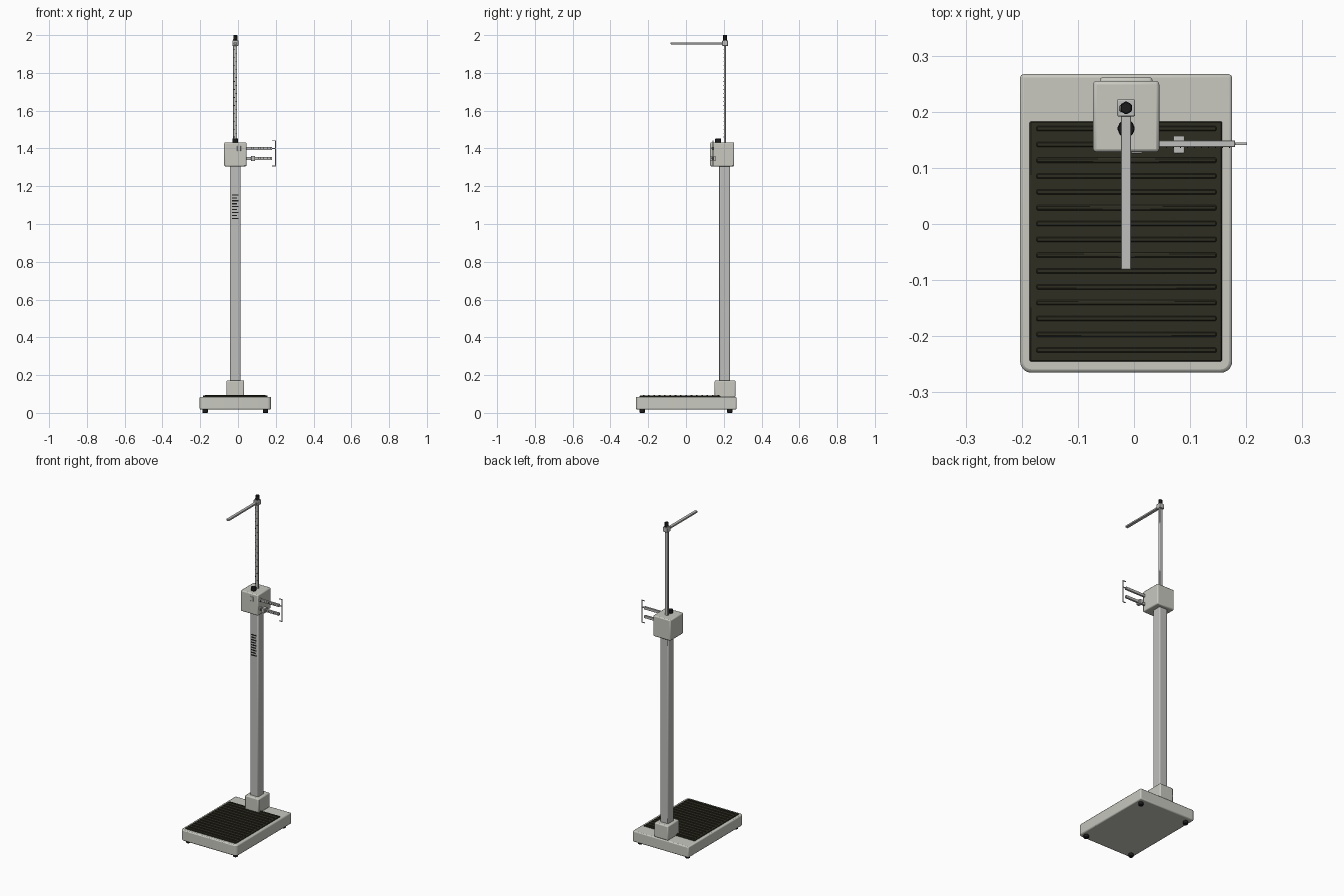
import bpy, bmesh, math

cube = bpy.data.objects.get("Cube")
if cube:
    bpy.data.objects.remove(cube, do_unlink=True)


def material(name, r, g, b):
    m = bpy.data.materials.new(name)
    m.use_nodes = True
    m.diffuse_color = (r, g, b, 1)
    m.node_tree.nodes["Principled BSDF"].inputs["Base Color"].default_value = (r, g, b, 1)
    return m


ENAMEL = material("warm grey enamel", 0.58, 0.58, 0.53)
STEEL = material("brushed steel", 0.52, 0.52, 0.51)
RUBBER = material("olive black rubber", 0.028, 0.027, 0.016)
BLACK = material("black plastic", 0.012, 0.012, 0.012)

CX, POST_Y = -0.014, 0.205      # centre line of base and post


def finish(name, bm, mat, bevel=0, segments=2):
    mesh = bpy.data.meshes.new(name)
    bm.to_mesh(mesh)
    bm.free()
    mesh.materials.append(mat)
    ob = bpy.data.objects.new(name, mesh)
    bpy.context.collection.objects.link(ob)
    if bevel:
        mod = ob.modifiers.new("Bevel", "BEVEL")
        mod.width, mod.segments = bevel, segments
        mod.limit_method, mod.angle_limit = "ANGLE", math.radians(40)
    bpy.ops.object.select_all(action="DESELECT")
    ob.select_set(True)
    bpy.context.view_layer.objects.active = ob
    bpy.ops.object.shade_smooth_by_angle(angle=math.radians(35))
    return ob


def add_box(bm, x, y, z):
    """Adds a box from three (low, high) ranges."""
    verts = bmesh.ops.create_cube(bm, size=1)["verts"]
    for v in verts:
        for i, (lo, hi) in enumerate((x, y, z)):
            v.co[i] = lo + (v.co[i] + 0.5) * (hi - lo)
    return verts


def box(name, x, y, z, mat, bevel=0, segments=2):
    bm = bmesh.new()
    add_box(bm, x, y, z)
    return finish(name, bm, mat, bevel, segments)


def boxes(name, ranges, mat, bevel=0):
    bm = bmesh.new()
    for r in ranges:
        add_box(bm, *r)
    return finish(name, bm, mat, bevel, 1)


def span(c, half):
    return (c - half, c + half)


def cylinder(name, x, y, z, radius, mat, sides=16, bevel=0, top=None):
    bm = bmesh.new()
    bmesh.ops.create_cone(bm, cap_ends=True, segments=sides, radius1=radius,
                          radius2=radius if top is None else top, depth=z[1] - z[0])
    bmesh.ops.translate(bm, verts=bm.verts, vec=(x, y, sum(z) / 2))
    return finish(name, bm, mat, bevel, 1)


# Platform base with rounder front corners
bm = bmesh.new()
add_box(bm, (-0.203, 0.175), (-0.265, 0.267), (0.018, 0.085))
uprights = [e for e in bm.edges if abs(e.verts[0].co.z - e.verts[1].co.z) > 0.01]
front = [e for e in uprights if e.verts[0].co.y < 0]
bmesh.ops.bevel(bm, geom=front, offset=0.02, segments=5, profile=0.5, affect="EDGES")
finish("platform_base", bm, ENAMEL, 0.006)

# Feet
for side, sx in (("right", -1), ("left", 1)):
    for end, sy in (("front", -1), ("back", 1)):
        cylinder(f"{end}_{side}_foot", CX + sx * 0.16, sy * 0.232, (0, 0.022),
                 0.014, BLACK, 16, 0.002)

# Ribbed standing mat
box("mat", (-0.186, 0.157), (-0.245, 0.183), (0.08, 0.091), RUBBER, 0.002, 1)
boxes("mat_ribs", [((-0.174, 0.147), span(0.17 - i * 0.0282, 0.0045), (0.088, 0.095))
                   for i in range(15)], RUBBER, 0.002)

# Column and its socket
box("column_socket", span(CX, 0.047), span(POST_Y + 0.002, 0.055), (0.083, 0.172), ENAMEL, 0.006)
box("column", span(CX - 0.001, 0.028), span(POST_Y, 0.029), (0.165, 1.31), STEEL, 0.006)

# Scale marks on the column front
boxes("column_marks", [((-0.033, 0.003 if i % 2 == 0 else -0.006),
                        (POST_Y - 0.031, POST_Y - 0.028), span(1.03 + i * 0.0155, 0.003))
                       for i in range(9)], BLACK)

# Weighing head
box("head", (-0.073, 0.045), (0.128, 0.255), (1.305, 1.432), ENAMEL, 0.006)
cylinder("head_knob", CX, 0.17, (1.428, 1.452), 0.016, BLACK, 8, 0.002)

# Two balance beams, with tick marks and sliding weights
BEAM_Y = 0.143
for name, z, start, weight_x in (("upper", 1.40, -0.008, 0.005), ("lower", 1.347, 0.03, 0.08)):
    box(name + "_beam", (start, 0.18), span(BEAM_Y, 0.006), span(z, 0.008), STEEL, 0.001, 1)
    box(name + "_weight", span(weight_x, 0.01), (0.126, 0.157), span(z, 0.014), STEEL, 0.002)
    boxes(name + "_beam_marks", [(span(0.058 + i * 0.0125, 0.001), (BEAM_Y - 0.0075, BEAM_Y - 0.005),
                                  (z - 0.004, z + 0.004)) for i in range(10)], BLACK)
box("beam_pointer", (0.175, 0.2), span(BEAM_Y, 0.002), span(1.40, 0.003), STEEL)

# Pointer guide bracket
boxes("pointer_guide", [(span(0.199, 0.002), span(BEAM_Y, 0.002), (1.306, 1.442))] +
      [((0.18, 0.2), span(BEAM_Y, 0.002), span(z, 0.002)) for z in (1.307, 1.441)], STEEL)

# Height rod with staggered marks
box("height_rod", span(CX - 0.001, 0.011), span(POST_Y + 0.001, 0.006), (1.42, 1.98), STEEL, 0.002, 1)
boxes("height_rod_marks", [(span(CX - 0.001 + (0.005 if i % 2 else -0.005), 0.003),
                            (POST_Y - 0.006, POST_Y - 0.003), span(1.46 + i * 0.021, 0.002))
                           for i in range(23)], BLACK)

# Headpiece: clamp, arm and top knob
box("arm_clamp", span(CX, 0.016), span(0.207, 0.0155), (1.943, 1.972), STEEL, 0.003)
box("measuring_arm", span(CX, 0.009), (-0.081, 0.2), span(1.956, 0.005), STEEL, 0.001, 1)
cylinder("top_knob", CX, 0.207, (1.97, 2.0), 0.012, BLACK, 6, 0.002)
